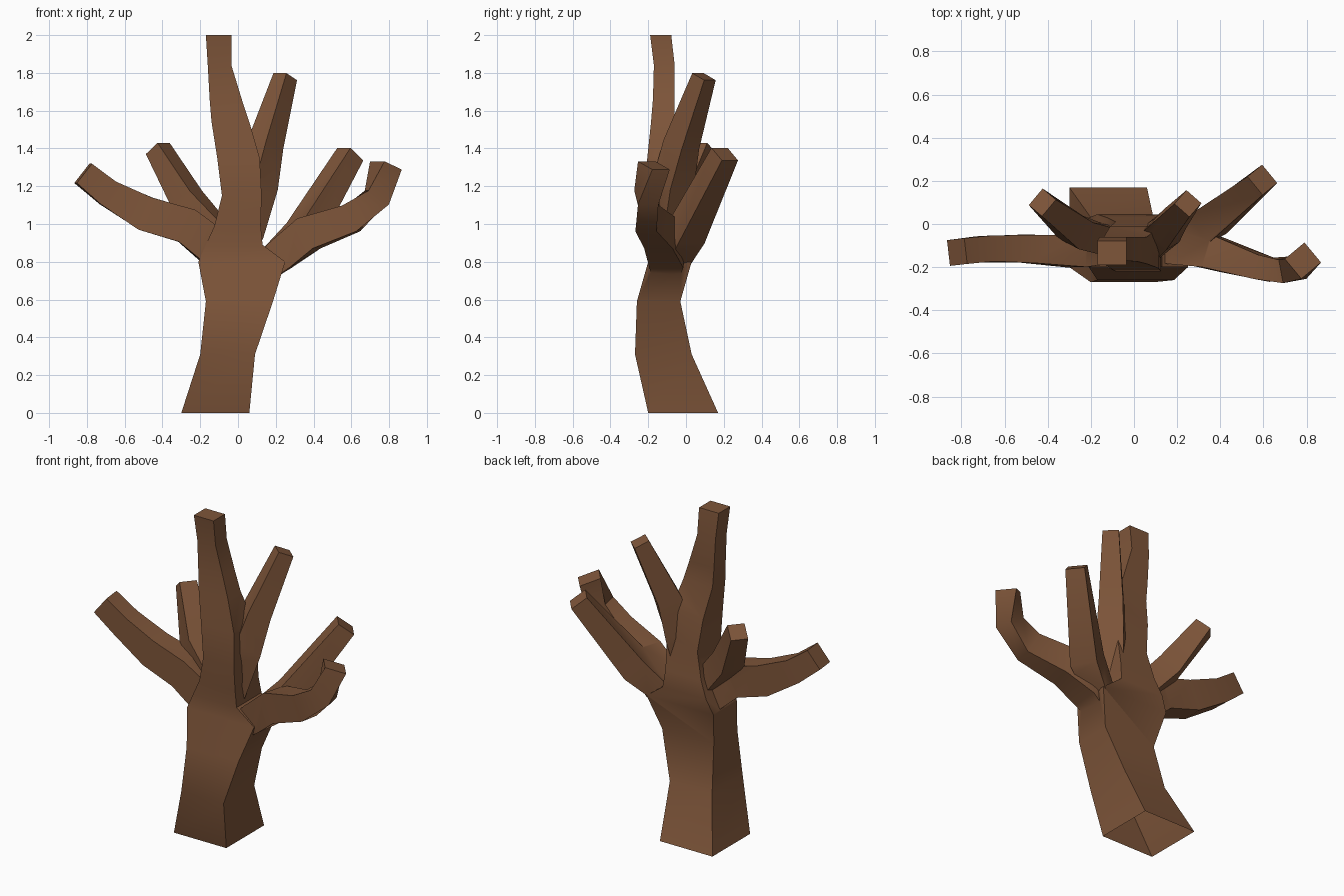
import bpy
import bmesh
from mathutils import Vector

cube = bpy.data.objects.get("Cube")
if cube:
    bpy.data.objects.remove(cube, do_unlink=True)

bark = bpy.data.materials.new("brown_bark")
bark.use_nodes = True
BROWN = (0.21, 0.092, 0.042, 1)
bark.diffuse_color = BROWN
bark.node_tree.nodes["Principled BSDF"].inputs["Base Color"].default_value = BROWN


def loft(name, rings):
    """Closed four-sided tube through a list of corner rings."""
    bm = bmesh.new()
    loops = [[bm.verts.new(p) for p in ring] for ring in rings]
    for a, b in zip(loops, loops[1:]):
        for i in range(4):
            j = (i + 1) % 4
            bm.faces.new((a[i], a[j], b[j], b[i]))
    bm.faces.new(loops[0])
    bm.faces.new(loops[-1])
    bmesh.ops.recalc_face_normals(bm, faces=bm.faces)
    mesh = bpy.data.meshes.new(name)
    bm.to_mesh(mesh)
    bm.free()
    mesh.materials.append(bark)
    obj = bpy.data.objects.new(name, mesh)
    bpy.context.collection.objects.link(obj)
    return obj


def level_ring(x0, x1, y0, y1, z):
    return [(x0, y0, z), (x1, y0, z), (x1, y1, z), (x0, y1, z)]


def limb(name, nodes):
    """Square branch along nodes of (x, y, z, half width, half height)."""
    pts = [Vector(n[:3]) for n in nodes]
    rings = []
    for i, (p, n) in enumerate(zip(pts, nodes)):
        d = Vector()
        if i > 0:
            d += (p - pts[i - 1]).normalized()
        if i < len(pts) - 1:
            d += (pts[i + 1] - p).normalized()
        d.normalize()
        side = Vector((0, 0, 1)).cross(d).normalized()
        up = d.cross(side) * n[4]
        side = side * n[3]
        rings.append([p + side + up, p - side + up, p - side - up, p + side - up])
    return loft(name, rings)


# Trunk and the tall middle bough
trunk = loft("tree_trunk", [level_ring(*r) for r in (
    (-.30, .06, -.20, .17, 0),
    (-.20, .09, -.27, .03, .31),
    (-.17, .185, -.26, -.03, .59),
    (-.21, .25, -.20, .03, .80),
    (-.17, .13, -.20, .045, .89),
    (-.125, .12, -.20, .03, .99),
    (-.085, .125, -.22, .01, 1.15),
    (-.11, .115, -.205, -.01, 1.35),
    (-.14, .06, -.185, -.06, 1.54),
    (-.15, .02, -.175, -.06, 1.66),
    (-.16, -.035, -.17, -.06, 1.84),
    (-.17, -.035, -.19, -.078, 2.0),
)])

# Side branches
limbs = [
    limb("upper_fork", [
        (.05, -.10, .93, .06, .06),
        (.10, -.07, 1.2, .08, .08),
        (.145, -.025, 1.42, .068, .07),
        (.25, .095, 1.78, .046, .046)]),
    limb("left_front_branch", [
        (.10, -.11, .74, .06, .07),
        (.225, -.1, .835, .09, .085),
        (.375, -.135, .95, .078, .09),
        (.60, -.205, 1.03, .057, .078),
        (.735, -.21, 1.14, .055, .066),
        (.783, -.17, 1.31, .06, .063)]),
    limb("left_back_branch", [
        (.15, -.08, .78, .06, .06),
        (.345, 0, .95, .08, .078),
        (.595, .205, 1.37, .055, .055)]),
    limb("right_front_branch", [
        (-.06, -.1, .82, .08, .1),
        (-.27, -.125, .99, .075, .095),
        (-.49, -.115, 1.055, .065, .092),
        (-.69, -.115, 1.165, .06, .072),
        (-.82, -.13, 1.268, .06, .065)]),
    limb("right_back_branch", [
        (-.08, -.09, .92, .065, .065),
        (-.27, -.03, 1.13, .07, .07),
        (-.425, .1, 1.4, .05, .05)]),
]

# Fuse the branches into one solid
bpy.ops.object.select_all(action='DESELECT')
bpy.context.view_layer.objects.active = trunk
trunk.select_set(True)
for part in limbs:
    mod = trunk.modifiers.new("join_" + part.name, 'BOOLEAN')
    mod.operation = 'UNION'
    mod.solver = 'EXACT'
    mod.object = part
    bpy.ops.object.modifier_apply(modifier=mod.name)
    bpy.data.objects.remove(part, do_unlink=True)

# Open underside of the trunk
bm = bmesh.new()
bm.from_mesh(trunk.data)
underside = [f for f in bm.faces if all(v.co.z < 0.001 for v in f.verts)]
bmesh.ops.delete(bm, geom=underside, context='FACES')
bm.to_mesh(trunk.data)
bm.free()

bpy.ops.object.shade_smooth_by_angle(angle=0.7)
